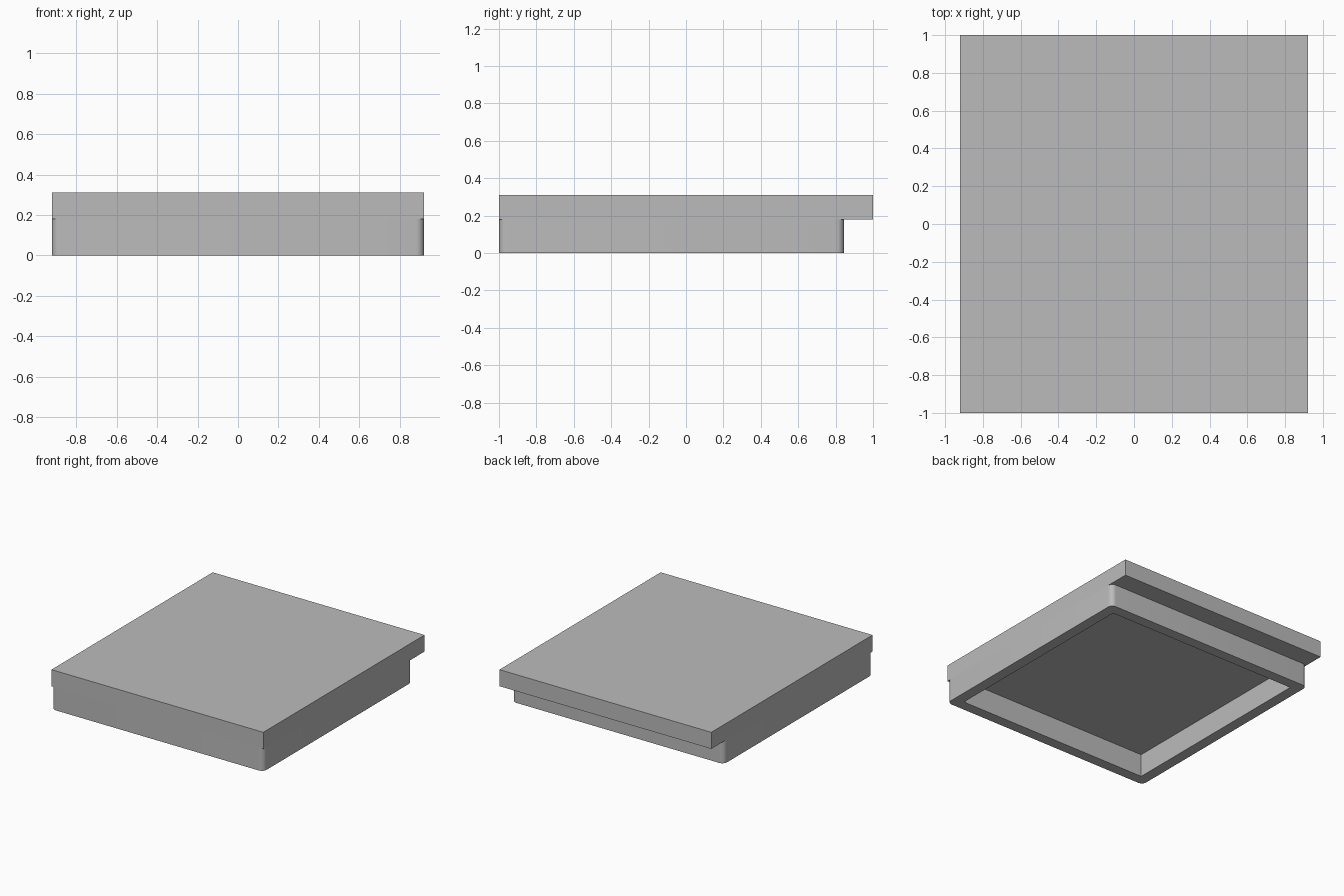
import bpy
import math

default = bpy.data.objects.get("Cube")
if default:
    bpy.data.objects.remove(default, do_unlink=True)

HALF_X, FRONT, BACK, TOP = 0.92, -1.0, 1.0, 0.31
FRAME_BACK, LEDGE = 0.845, 0.18
WALL, CORNER = 0.085, 0.04

grey = bpy.data.materials.new("plain_grey")
grey.use_nodes = True
colour = (0.5, 0.5, 0.5, 1)
grey.diffuse_color = colour
grey.node_tree.nodes["Principled BSDF"].inputs["Base Color"].default_value = colour


def box(name, x, y0, y1, z0, z1):
    """Box centred on x = 0, with its scale applied."""
    bpy.ops.mesh.primitive_cube_add(size=1, location=(0, (y0 + y1) / 2, (z0 + z1) / 2))
    ob = bpy.context.object
    ob.name = name
    ob.scale = (2 * x, y1 - y0, z1 - z0)
    bpy.ops.object.transform_apply(location=False, rotation=False, scale=True)
    ob.data.materials.append(grey)
    return ob


# Flat top slab, overhanging at the back
box("top_slab", HALF_X, FRONT, BACK, LEDGE, TOP)

# Hollow of the frame, with sharp inner corners
cutter = box("hollow_cutter", HALF_X - WALL, FRONT + WALL, FRAME_BACK - WALL, -0.1, LEDGE + 0.1)
cutter.hide_render = True
cutter.hide_viewport = True

# Base frame with rounded upright corners
frame = box("base_frame", HALF_X, FRONT, FRAME_BACK, 0, LEDGE)
weights = frame.data.attributes.new("bevel_weight_edge", "FLOAT", "EDGE")
for edge in frame.data.edges:
    a, b = (frame.data.vertices[i].co for i in edge.vertices)
    weights.data[edge.index].value = 1.0 if abs(a.z - b.z) > 0.01 else 0.0

bevel = frame.modifiers.new("round_corners", "BEVEL")
bevel.limit_method = "WEIGHT"
bevel.width = CORNER
bevel.segments = 8
hollow = frame.modifiers.new("hollow", "BOOLEAN")
hollow.operation = "DIFFERENCE"
hollow.solver = "EXACT"
hollow.object = cutter

# Bake the modifiers, then drop the helper
bpy.context.view_layer.objects.active = frame
for name in ("round_corners", "hollow"):
    bpy.ops.object.modifier_apply(modifier=name)
bpy.data.objects.remove(cutter, do_unlink=True)
bpy.ops.object.shade_smooth_by_angle(angle=math.radians(30))
